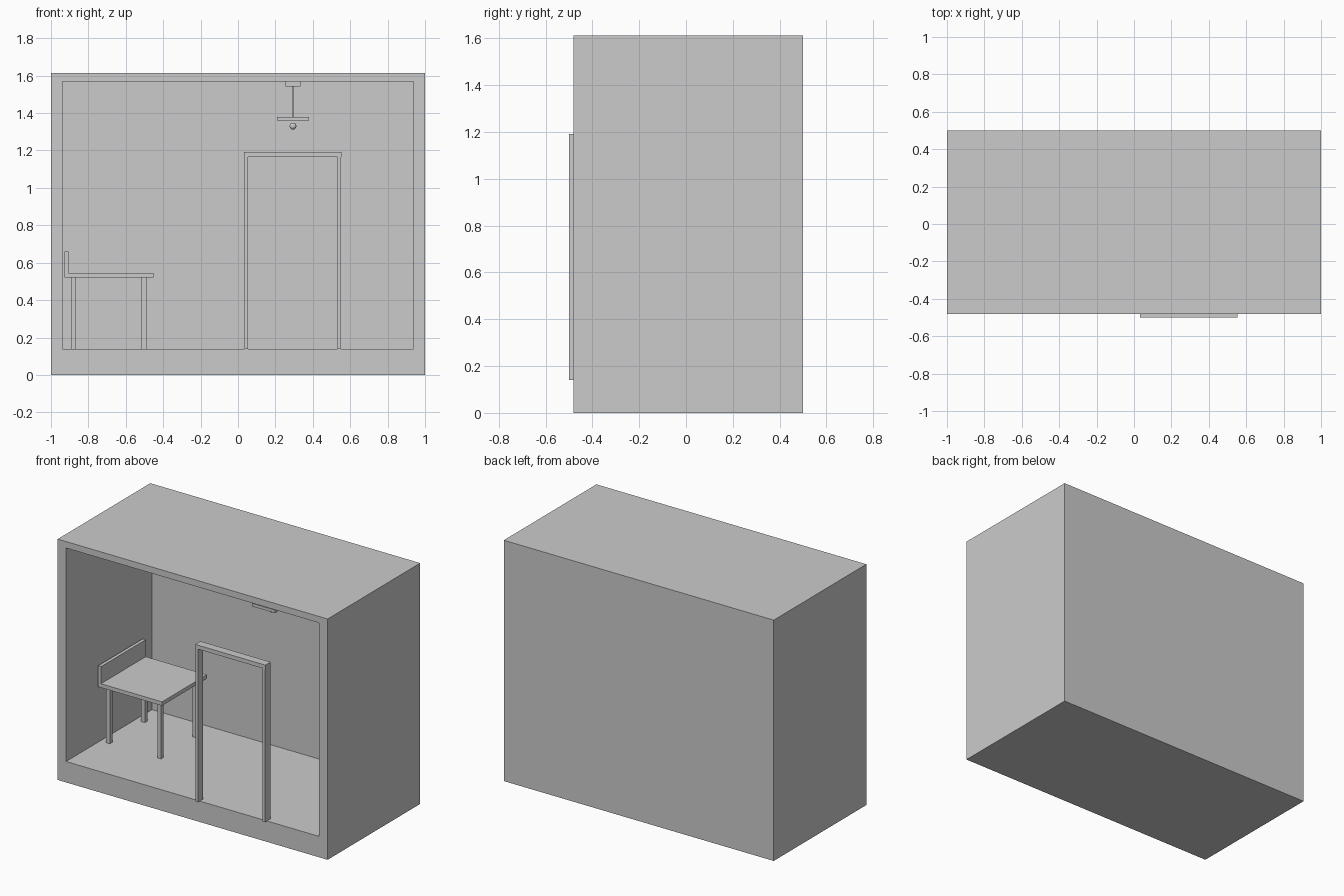
import bpy

if "Cube" in bpy.data.objects:
    bpy.data.objects.remove(bpy.data.objects["Cube"])


def box(name, x, y, z):
    """Axis-aligned box from (min, max) ranges."""
    bpy.ops.mesh.primitive_cube_add(size=1, location=[(a + b) / 2 for a, b in (x, y, z)])
    ob = bpy.context.object
    ob.name = name
    ob.scale = [b - a for a, b in (x, y, z)]
    bpy.ops.object.transform_apply(location=False, rotation=False, scale=True)
    return ob


FLOOR, CEIL, TOP = 0.14, 1.57, 1.613

# Room shell, open at the front
box("floor", (-1, 1), (-0.48, 0.43), (0, FLOOR))
box("ceiling", (-1, 1), (-0.48, 0.43), (CEIL, TOP))
box("back_wall", (-1, 1), (0.43, 0.5), (0, TOP))
box("left_wall", (-1, -0.938), (-0.48, 0.43), (FLOOR, CEIL))
box("right_wall", (0.938, 1), (-0.48, 0.43), (FLOOR, CEIL))

# Door frame
FRAME_Y = (-0.5, -0.445)
box("door_lintel", (0.033, 0.553), FRAME_Y, (1.165, 1.192))
box("door_post_left", (0.035, 0.053), FRAME_Y, (FLOOR, 1.165))
box("door_post_right", (0.533, 0.551), FRAME_Y, (FLOOR, 1.165))

# Bed-like seat with a headboard and four legs
box("seat", (-0.928, -0.453), (-0.157, 0.318), (0.52, 0.546))
box("headboard", (-0.928, -0.906), (-0.157, 0.318), (0.546, 0.66))
for side, x in (("left", -0.88), ("right", -0.501)):
    for end, y in (("front", -0.105), ("back", 0.266)):
        box(f"{end}_{side}_leg", (x - 0.014, x + 0.014), (y - 0.014, y + 0.014), (FLOOR, 0.52))

# Hanging lamp: ceiling mount, rod, shade and bulb
LX, LY = 0.294, -0.065
for name, half, z in (("lamp_mount", 0.04, (1.543, CEIL)),
                      ("lamp_rod", 0.006, (1.38, 1.543)),
                      ("lamp_shade", 0.085, (1.36, 1.38))):
    box(name, (LX - half, LX + half), (LY - half, LY + half), z)
bpy.ops.mesh.primitive_uv_sphere_add(segments=24, ring_count=12, radius=0.018, location=(LX, LY, 1.33))
bpy.context.object.name = "lamp_bulb"
bpy.ops.object.shade_smooth_by_angle()
